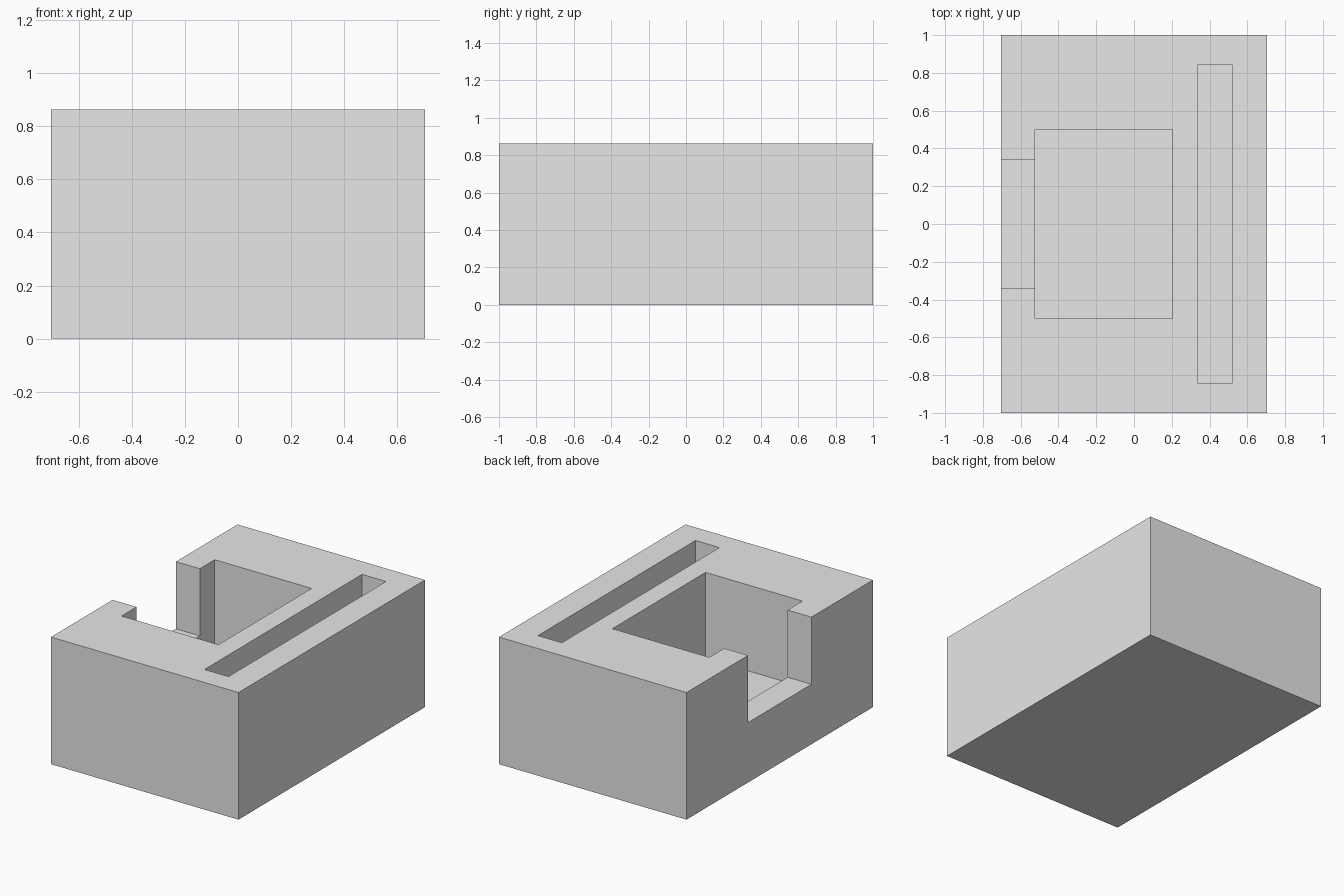
import bpy
import bmesh

# Remove the default object
cube = bpy.data.objects.get("Cube")
if cube:
    bpy.data.objects.remove(cube, do_unlink=True)

HEIGHT = 0.863

# Single plain colour
grey = bpy.data.materials.new("light_grey")
grey.use_nodes = True
colour = (0.8, 0.8, 0.8, 1)
grey.diffuse_color = colour
grey.node_tree.nodes["Principled BSDF"].inputs["Base Color"].default_value = colour


def box(name, x, y, z):
    """Box spanning the given (low, high) ranges."""
    bm = bmesh.new()
    bmesh.ops.create_cube(bm, size=1)
    for v in bm.verts:
        v.co = [r[0] if c < 0 else r[1] for c, r in zip(v.co, (x, y, z))]
    mesh = bpy.data.meshes.new(name)
    bm.to_mesh(mesh)
    bm.free()
    mesh.materials.append(grey)
    obj = bpy.data.objects.new(name, mesh)
    bpy.context.collection.objects.link(obj)
    return obj


def cut(target, name, x, half_y, floor):
    """Cut an open-topped recess, symmetric in y, down to the floor height."""
    cutter = box(name, x, (-half_y, half_y), (floor, HEIGHT + 0.2))
    cutter.hide_render = True
    cutter.hide_viewport = True
    cutter.display_type = 'WIRE'
    mod = target.modifiers.new(name, 'BOOLEAN')
    mod.operation = 'DIFFERENCE'
    mod.solver = 'EXACT'
    mod.object = cutter


# Solid block with a deep pocket, a side notch opening into it and a long slot
block = box("holder_block", (-0.704, 0.704), (-1, 1), (0, HEIGHT))
cut(block, "pocket_cutter", (-0.525, 0.203), 0.5, 0.28)
cut(block, "notch_cutter", (-0.9, -0.4), 0.34, 0.407)
cut(block, "slot_cutter", (0.34, 0.52), 0.845, 0.28)

# Bake the cuts and drop the helpers
bpy.context.view_layer.update()
result = block.evaluated_get(bpy.context.evaluated_depsgraph_get())
baked = bpy.data.meshes.new_from_object(result)
helpers = [m.object for m in block.modifiers]
block.modifiers.clear()
block.data = baked
for helper in helpers:
    bpy.data.objects.remove(helper, do_unlink=True)
